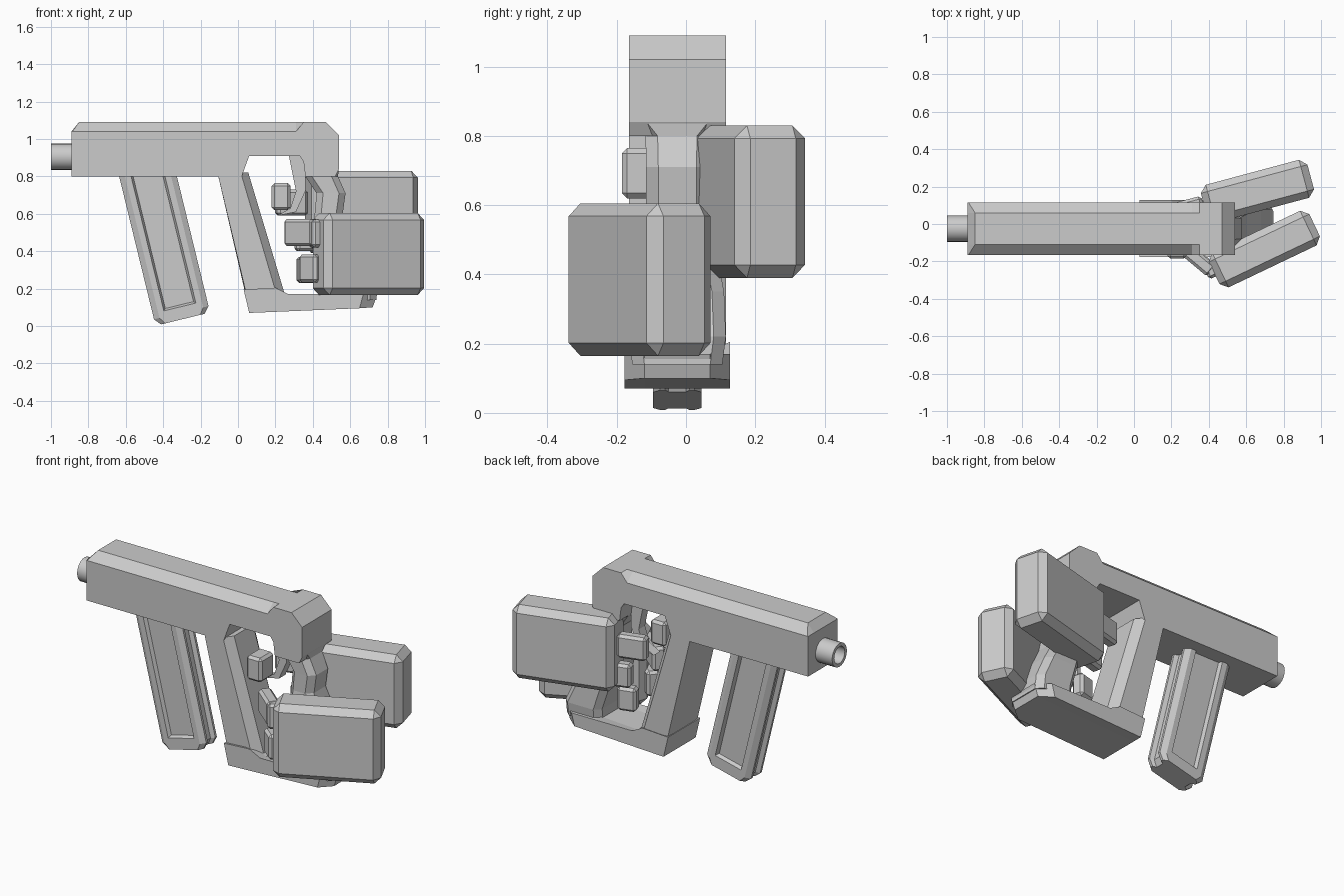
import bpy, bmesh, math
from mathutils import Matrix, Vector

if "Cube" in bpy.data.objects:
    bpy.data.objects.remove(bpy.data.objects["Cube"])

grey = bpy.data.materials.new("plain_grey")
grey.use_nodes = True
grey.diffuse_color = (0.6, 0.6, 0.6, 1)
grey.node_tree.nodes["Principled BSDF"].inputs["Base Color"].default_value = (0.6, 0.6, 0.6, 1)

MID = -0.025  # centre plane of the weapon


def finish(name, bm, bevel=0):
    bmesh.ops.recalc_face_normals(bm, faces=bm.faces)
    mesh = bpy.data.meshes.new(name)
    bm.to_mesh(mesh)
    bm.free()
    mesh.materials.append(grey)
    obj = bpy.data.objects.new(name, mesh)
    bpy.context.collection.objects.link(obj)
    if bevel:
        mod = obj.modifiers.new("chamfer", "BEVEL")
        mod.width, mod.segments = bevel, 1
    return obj


def skin(rings):
    """Bridge equal-length rings of points and cap both ends."""
    bm = bmesh.new()
    loops = [[bm.verts.new(p) for p in ring] for ring in rings]
    for a, b in zip(loops, loops[1:]):
        for i in range(len(a)):
            j = (i + 1) % len(a)
            bm.faces.new((a[i], a[j], b[j], b[i]))
    bm.faces.new(loops[0])
    bm.faces.new(loops[-1])
    return bm


def side_loft(name, outer, inner, half, inner_half):
    """Side profile, chamfered from the inner outline to the outer one."""
    slices = [(-half, outer), (-inner_half, inner), (inner_half, inner), (half, outer)]
    return finish(name, skin([[(x, MID + y, z) for x, z in p] for y, p in slices]))


def block(name, centre, size, turn, bevel):
    bm = bmesh.new()
    bmesh.ops.create_cube(bm, size=1)
    bmesh.ops.scale(bm, vec=size, verts=bm.verts)
    obj = finish(name, bm, bevel)
    obj.location = centre
    obj.rotation_euler.z = math.radians(turn)
    return obj


# Receiver with chamfered top edges and a notch above the trigger
lower = [(.54, .84), (.52, .80), (.36, .80), (.35, .88), (.33, .91), (.06, .91),
         (.02, .80), (-.89, .80)]
side_loft("receiver",
          [(-.89, 1.04), (-.885, 1.04), (.31, 1.04), (.35, 1.09), (.47, 1.09), (.54, 1.02)] + lower,
          [(-.89, 1.04), (-.85, 1.09), (.31, 1.09), (.35, 1.09), (.47, 1.09), (.54, 1.02)] + lower,
          .14, .085)

# Hollow muzzle
bm = bmesh.new()
rings = []
for x, r in [(-.88, .07), (-1, .07), (-1, .05), (-.92, .05)]:
    rings.append([(x, MID + r * math.cos(a * math.tau / 24), .905 + r * math.sin(a * math.tau / 24))
                  for a in range(24)])
bm.free()
muzzle = finish("muzzle", skin(rings))
bpy.context.view_layer.objects.active = muzzle
muzzle.select_set(True)
bpy.ops.object.shade_smooth_by_angle(angle=math.radians(35))
muzzle.select_set(False)

# Front strut and foot of the grip frame
side_loft("guard_strut",
          [(-.11, .82), (.015, .82), (.2, .19), (.04, .19)],
          [(-.11, .82), (.055, .82), (.25, .17), (.04, .17)], .14, .09)
side_loft("guard_foot",
          [(.03, .195), (.06, .07), (.65, .095), (.67, .17), (.5, .17), (.27, .17), (.2, .205)],
          [(.03, .195), (.06, .07), (.72, .10), (.745, .17), (.55, .17), (.27, .155), (.23, .18)],
          .152, .095)

# Wavy rear grip with an eight-sided section
rings = []
for z, x0, x1, h in [(.86, .37, .54, .14), (.80, .36, .535, .092), (.71, .42, .575, .09),
                     (.60, .41, .56, .09), (.48, .41, .60, .11), (.35, .46, .68, .135),
                     (.22, .50, .74, .14), (.14, .50, .74, .13)]:
    c = .035
    corners = [(x0 + c, -h), (x1 - c, -h), (x1, c - h), (x1, h - c),
               (x1 - c, h), (x0 + c, h), (x0, h - c), (x0, c - h)]
    rings.append([(x, MID + y, z) for x, y in corners])
finish("rear_grip", skin(rings))

# Trigger
hook = [(.27, .92), (.31, .72), (.28, .63), (.21, .59), (.31, .61), (.36, .72), (.36, .92)]
side_loft("trigger", hook, hook, .03, .02)

# Slanted magazine: grooved edges, sunken side panels
quarter = [(.15, .035), (.15, .05), (.12, .07)]
section = [(.125, .025)] + quarter
section += [(-x, y) for x, y in reversed(section)]
section += [(-x, -y) for x, y in section]
rings = [[(x * s, y, z) for x, y in section] for z, s in [(0, .8), (.035, 1), (.86, 1)]]
bm = skin(rings)
bmesh.ops.recalc_face_normals(bm, faces=bm.faces)
bm.normal_update()
panels = [f for f in bm.faces if abs(f.normal.y) > .99 and f.calc_area() > .1]
bmesh.ops.inset_individual(bm, faces=panels, thickness=.045)
bmesh.ops.inset_individual(bm, faces=panels, thickness=.015, depth=-.02)
magazine = finish("magazine", bm)
magazine.location = (-.295, MID, .037)
magazine.rotation_euler.y = math.radians(-13.7)

# Two blocky hands
block("right_hand", (.697, -.134, .385), (.595, .205, .44), 25.5, .037)
block("left_hand", (.66, .175, .61), (.59, .21, .44), 15, .037)

# Fingers wrapped round the grip
block("trigger_finger", (.23, -.12, .692), (.1, .13, .145), 0, .015)
block("upper_finger", (.34, -.19, .5), (.2, .075, .145), -40, .015)
block("upper_knuckle", (.43, -.24, .495), (.1, .08, .15), 25, .015)
block("lower_finger", (.39, -.225, .308), (.12, .075, .15), -40, .015)
for i, (x, y, z) in enumerate([(.285, .095, .66), (.36, .085, .47), (.37, .02, .30)]):
    block(f"far_finger_{i + 1}", (x, y, z), (.17 if i == 0 else .11, .07, .14), 15, .015)
